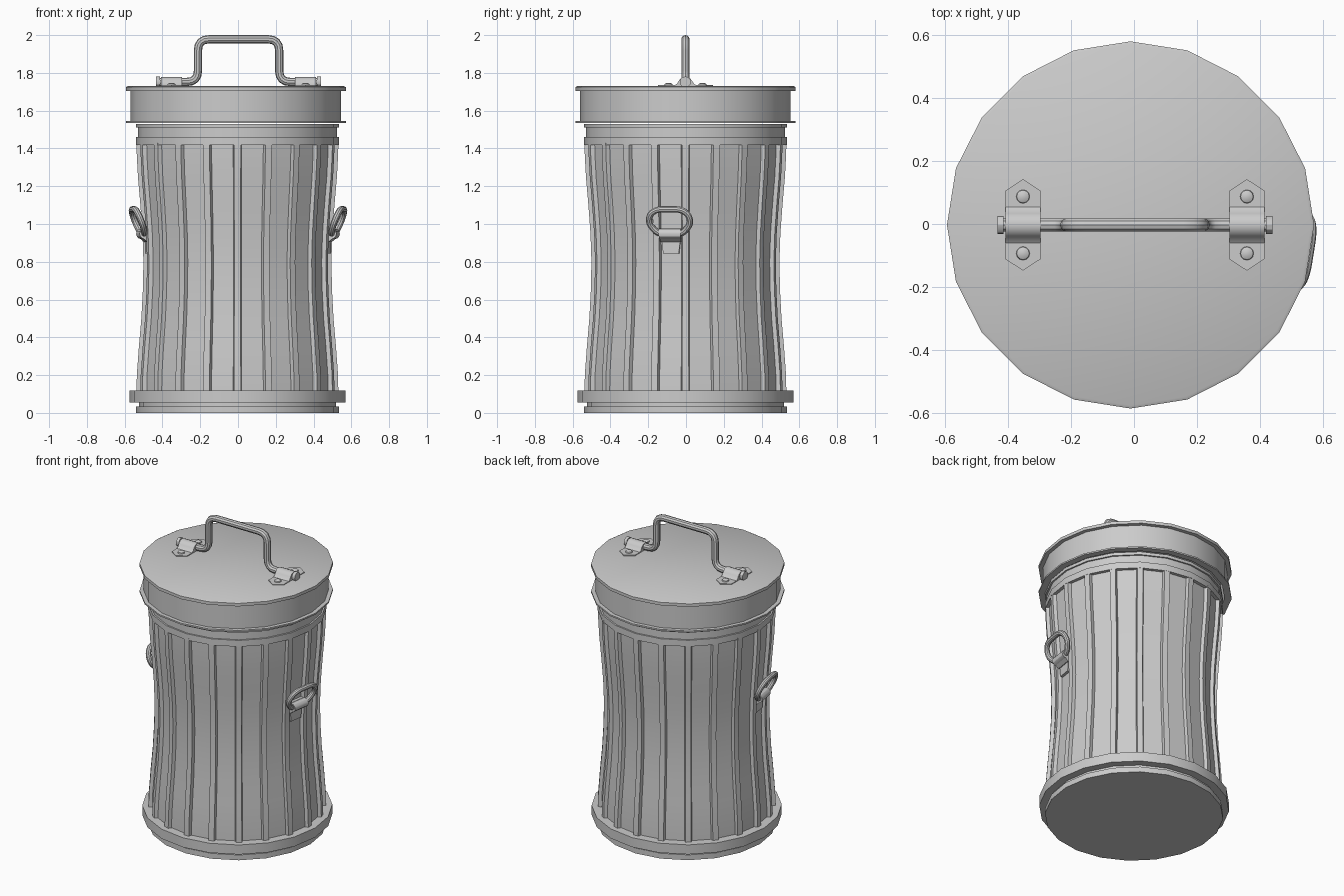
import bpy, bmesh
from math import sin, cos, pi, radians
from mathutils import Vector, Matrix

if "Cube" in bpy.data.objects:
    bpy.data.objects.remove(bpy.data.objects["Cube"])

SIDES = 20
BODY = Vector((-0.003, -0.003, 0))
LID = Vector((-0.011, -0.003, 0))


def finish(name, bm, matrix=None):
    bmesh.ops.recalc_face_normals(bm, faces=bm.faces)
    me = bpy.data.meshes.new(name)
    bm.to_mesh(me)
    bm.free()
    if matrix is not None:
        me.transform(matrix)
        if matrix.determinant() < 0:
            me.flip_normals()
    ob = bpy.data.objects.new(name, me)
    bpy.context.collection.objects.link(ob)
    bpy.ops.object.select_all(action='DESELECT')
    ob.select_set(True)
    bpy.context.view_layer.objects.active = ob
    bpy.ops.object.shade_smooth_by_angle(angle=radians(30))
    return ob


def loft(bm, rings, caps=True):
    loops = [[bm.verts.new(p) for p in r] for r in rings]
    n = len(loops[0])
    for a, b in zip(loops, loops[1:]):
        for i in range(n):
            j = (i + 1) % n
            bm.faces.new((a[i], a[j], b[j], b[i]))
    if caps:
        bm.faces.new(loops[0][::-1])
        bm.faces.new(loops[-1])


def lathe(name, profile, centre):
    bm = bmesh.new()
    loft(bm, [[(r * cos(2 * pi * i / SIDES), r * sin(2 * pi * i / SIDES), z)
               for i in range(SIDES)] for r, z in profile])
    return finish(name, bm, Matrix.Translation(centre))


def prism(bm, outline, axis, lo, hi):
    """Extrude a 2D outline along axis 'x', 'y' or 'z' between lo and hi."""
    place = {'x': lambda a, b, t: (t, a, b), 'y': lambda a, b, t: (a, t, b),
             'z': lambda a, b, t: (a, b, t)}[axis]
    loft(bm, [[place(a, b, t) for a, b in outline] for t in (lo, hi)])


def circle(r, a0=0.0, b0=0.0, n=12):
    return [(a0 + r * cos(2 * pi * i / n), b0 + r * sin(2 * pi * i / n)) for i in range(n)]


def rounded(points, radius, closed=False, steps=4):
    """Round the corners of a path with small quadratic arcs."""
    pts = [Vector(p) for p in points]
    n, out = len(pts), []
    for i, p in enumerate(pts):
        if not closed and i in (0, n - 1):
            out.append(p)
            continue
        da, db = pts[i - 1] - p, pts[(i + 1) % n] - p
        a = p + da.normalized() * min(radius, da.length * .48)
        b = p + db.normalized() * min(radius, db.length * .48)
        for k in range(steps + 1):
            t = k / steps
            out.append(a * (1 - t) ** 2 + p * 2 * t * (1 - t) + b * t * t)
    return out


def tube(bm, path, normal, r, closed=False, n=10):
    """Sweep a circle along a planar path whose plane has the given normal."""
    normal, rings, m = Vector(normal).normalized(), [], len(path)
    for i, p in enumerate(path):
        prev = path[i - 1] if closed or i else p
        nxt = path[(i + 1) % m] if closed or i < m - 1 else p
        side = (nxt - prev).normalized().cross(normal)
        rings.append([p + r * (cos(2 * pi * k / n) * side + sin(2 * pi * k / n) * normal)
                      for k in range(n)])
    if closed:
        rings.append(rings[0])
    loft(bm, rings, caps=not closed)
    bmesh.ops.remove_doubles(bm, verts=bm.verts, dist=1e-5)


# Base rings and upper collar
lathe("base", [(.537, 0), (.537, .035), (.522, .035), (.522, .055), (.572, .055),
               (.572, .118), (.50, .118)], BODY)
lathe("collar", [(.50, 1.418), (.537, 1.418), (.537, 1.46), (.527, 1.46),
                 (.527, 1.51), (.537, 1.51), (.537, 1.53), (.52, 1.53)], BODY)

# Pinched body: narrow ribs on the corners, recessed panels between
waist = [(.08, .535), (.2, .533), (.35, .522), (.5, .509), (.65, .501), (.8, .498),
         (.95, .503), (1.1, .514), (1.25, .527), (1.36, .533), (1.43, .535)]
bm = bmesh.new()
rings = []
for z, r in waist:
    ring = []
    for i in range(SIDES):
        for da, depth in ((-2.5, .022), (-1.9, 0), (1.9, 0), (2.5, .022)):
            a = radians(i * 18 + da)
            ring.append(((r - depth) * cos(a), (r - depth) * sin(a), z))
    rings.append(ring)
loft(bm, rings)
finish("ribbed_body", bm, Matrix.Translation(BODY))

# Lid with top and bottom flanges and a hollow underside
lathe("lid", [(.54, 1.69), (.54, 1.535), (.582, 1.535), (.582, 1.545), (.557, 1.545),
              (.557, 1.705), (.582, 1.705), (.582, 1.725), (.572, 1.73)], LID)

# Lid handle: bent bar with end caps
HX, HY, HZ = .003, -.003, 1.752
shift = Matrix.Translation((HX, HY, 0))
bm = bmesh.new()
bar = [(-.42, 0, HZ), (-.215, 0, HZ), (-.215, 0, 1.978),
       (.215, 0, 1.978), (.215, 0, HZ), (.42, 0, HZ)]
tube(bm, rounded(bar, .06), (0, 1, 0), .022)
for s in (-1, 1):
    prism(bm, circle(.029, 0, HZ), 'x', s * .416, s * .436)
finish("lid_handle", bm, shift)

# Brackets: pointed plate, arched strap and two rivets each
arch = [(-.062, 1.732), (-.045, 1.742)]
arch += [(.04 * cos(radians(a)), 1.742 + .036 * sin(radians(a))) for a in range(155, 20, -26)]
arch += [(.045, 1.742), (.062, 1.732)]
for side, s in (("left", -1), ("right", 1)):
    cx = s * .355
    bm = bmesh.new()
    prism(bm, [(cx, -.145), (cx + .056, -.108), (cx + .056, .108), (cx, .145),
               (cx - .056, .108), (cx - .056, -.108)], 'z', 1.727, 1.735)
    prism(bm, arch, 'x', cx - .056, cx + .056)
    for y in (-.09, .09):
        loft(bm, [[(px, py, z) for px, py in circle(r, cx, y)]
                  for r, z in ((.022, 1.733), (.02, 1.742), (.01, 1.747))])
    finish(side + "_bracket", bm, shift)

# Side handles: tilted loop in a clip, mounted on the panel just in front of the side axis
turn = Matrix.Translation(BODY) @ Matrix.Rotation(radians(-9), 4, 'Z')
low, high = Vector((.512, 0, .948)), Vector((.563, 0, 1.078))
loop_yt = [(-.065, 0), (.065, 0), (.114, .42), (.102, .82), (.06, 1),
           (-.06, 1), (-.102, .82), (-.114, .42)]
loop = [low.lerp(high, t) + Vector((0, y, 0)) for y, t in loop_yt]
plane = (high - low).cross(Vector((0, 1, 0)))
for side, s in (("right", 1), ("left", -1)):
    m = Matrix.Scale(s, 4, (1, 0, 0)) @ turn
    bm = bmesh.new()
    tube(bm, rounded(loop, .03, True), plane, .017, closed=True)
    finish(side + "_handle_loop", bm, m)
    bm = bmesh.new()
    prism(bm, circle(.028, low.x, low.z), 'y', -.058, .058)
    prism(bm, [(.46, .905), (.497, .905), (.528, .93), (.50, .975), (.46, .975)],
          'y', -.056, .056)
    prism(bm, [(-.05, .91), (-.042, .845), (.042, .845), (.05, .91)], 'x', .46, .492)
    finish(side + "_handle_clip", bm, m)
